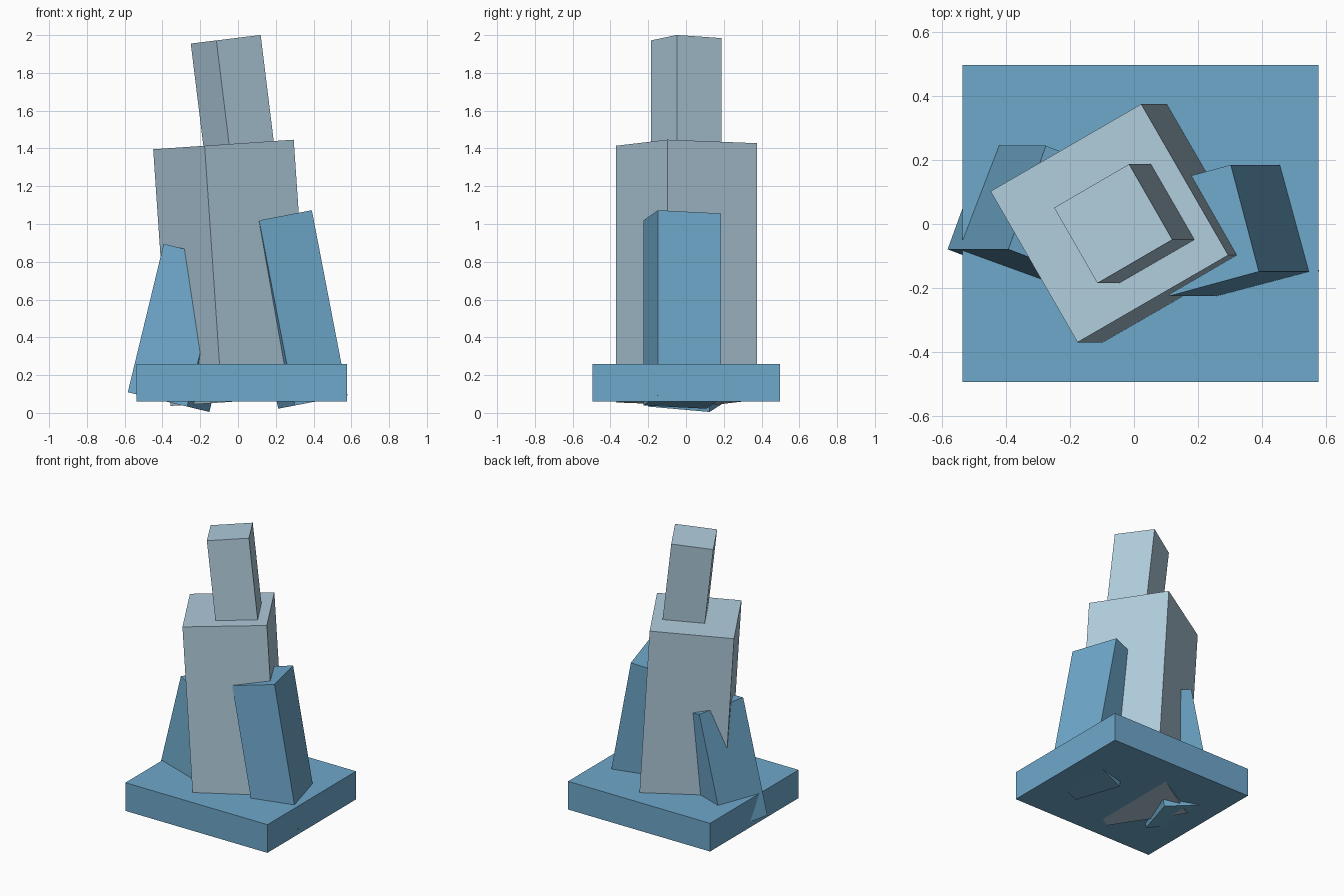
import bpy, bmesh
from math import radians
from mathutils import Matrix, Vector

if "Cube" in bpy.data.objects:
    bpy.data.objects.remove(bpy.data.objects["Cube"])


def material(name, rgb):
    m = bpy.data.materials.new(name)
    m.diffuse_color = (*rgb, 1.0)
    m.use_nodes = True
    m.node_tree.nodes["Principled BSDF"].inputs["Base Color"].default_value = m.diffuse_color
    return m


blue = material("mid_blue", (0.156, 0.392, 0.597))
pale = material("pale_grey_blue", (0.434, 0.604, 0.716))


def block(name, top, size, mat, yaw=0.0, lean=0.0):
    """Box hung below the centre of its top face, turned about z, then leaned along x."""
    bm = bmesh.new()
    bmesh.ops.create_cube(bm, size=1.0)
    place = (Matrix.Translation(Vector(top))
             @ Matrix.Rotation(radians(lean), 4, 'Y')
             @ Matrix.Rotation(radians(yaw), 4, 'Z')
             @ Matrix.Diagonal((*size, 1.0))
             @ Matrix.Translation((0, 0, -0.5)))
    bm.transform(place)
    mesh = bpy.data.meshes.new(name)
    bm.to_mesh(mesh)
    bm.free()
    mesh.materials.append(mat)
    bpy.context.collection.objects.link(bpy.data.objects.new(name, mesh))


# Flat slab at the foot
block("base_slab", (0.02, 0.0015, 0.26), (1.115, 0.993, 0.20), blue)

# Leaning tower and its narrower upper block
block("tower", (-0.077, 0.0025, 1.421), (0.546, 0.546, 1.362), pale, 30, -3.9)
block("tower_top", (-0.065, 0.001, 1.978), (0.273, 0.273, 0.75), pale, 30, -7)

# Side blocks leaning in against the tower
block("right_buttress", (0.2075, -0.02, 1.0375), (0.294, 0.346, 0.998), blue, 15, -10.9)
block("left_buttress", (-0.1775, 0.0225, 0.8425), (0.345, 0.346, 0.808), blue, -20.5, 13.6)
